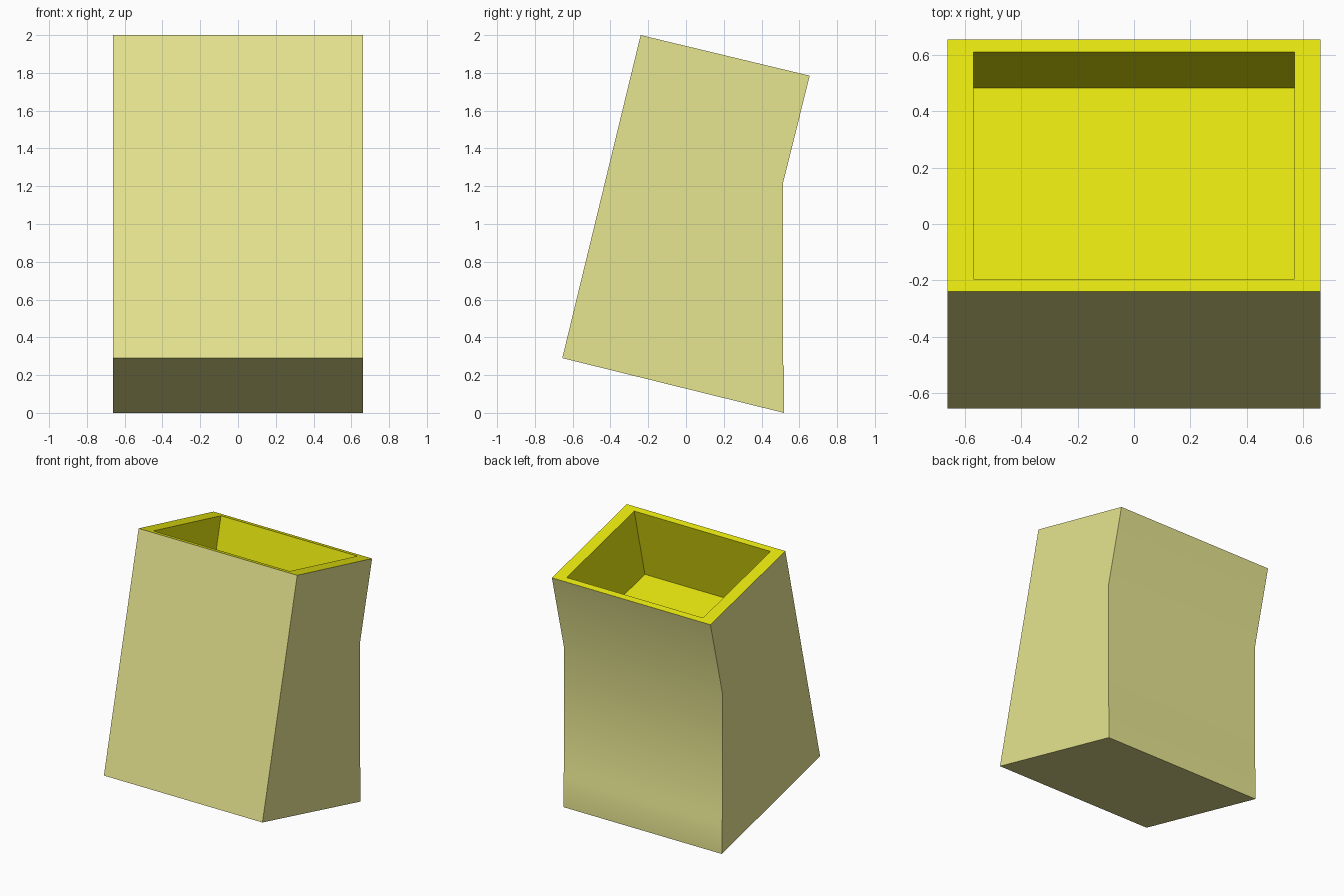
import bpy, bmesh
from mathutils import Vector

cube = bpy.data.objects.get("Cube")
if cube:
    bpy.data.objects.remove(cube, do_unlink=True)


def make_material(name, rgb):
    mat = bpy.data.materials.new(name)
    mat.use_nodes = True
    color = (*rgb, 1.0)
    mat.diffuse_color = color
    mat.node_tree.nodes["Principled BSDF"].inputs["Base Color"].default_value = color
    return mat


HALF_WIDTH = 0.663
OPENING_HALF_WIDTH = 0.57
RIM = 0.064
POCKET = Vector((0, -0.127, -0.527))  # along the leaning axis

# Side outline (y, z): leaning front, sloped top and base, bent back
outline = [(-0.655, 0.29), (0.519, 0), (0.519, 0.24), (0.513, 0.26),
           (0.513, 1.215), (0.655, 1.785), (-0.24, 2.0)]

bm = bmesh.new()
side = bm.faces.new([bm.verts.new((-HALF_WIDTH, y, z)) for y, z in outline])
swept = bmesh.ops.extrude_face_region(bm, geom=[side])["geom"]
bmesh.ops.translate(bm, vec=(2 * HALF_WIDTH, 0, 0),
                    verts=[v for v in swept if isinstance(v, bmesh.types.BMVert)])
bmesh.ops.recalc_face_normals(bm, faces=bm.faces[:])

# Rim around the opening, wider at the sides
top = max(bm.faces, key=lambda f: f.calc_center_median().z)
rim = bmesh.ops.inset_individual(bm, faces=[top], thickness=RIM)["faces"]
for v in top.verts:
    v.co.x = OPENING_HALF_WIDTH if v.co.x > 0 else -OPENING_HALF_WIDTH

# Pocket sunk into the body
corners = list(top.verts)
pocket = bmesh.ops.extrude_discrete_faces(bm, faces=[top])["faces"]
floor = pocket[0]
bmesh.ops.translate(bm, vec=POCKET, verts=list(floor.verts))
walls = [f for v in floor.verts for f in v.link_faces]
for face in set(rim + walls + [floor]):
    face.material_index = 1

mesh = bpy.data.meshes.new("leaning_holder")
bm.to_mesh(mesh)
bm.free()
mesh.materials.append(make_material("pale_olive", (0.80, 0.79, 0.28)))
mesh.materials.append(make_material("bright_yellow", (0.80, 0.80, 0.005)))

holder = bpy.data.objects.new("leaning_holder", mesh)
bpy.context.collection.objects.link(holder)
bpy.ops.object.select_all(action="DESELECT")
holder.select_set(True)
bpy.context.view_layer.objects.active = holder
bpy.ops.object.shade_smooth_by_angle(angle=0.52)
